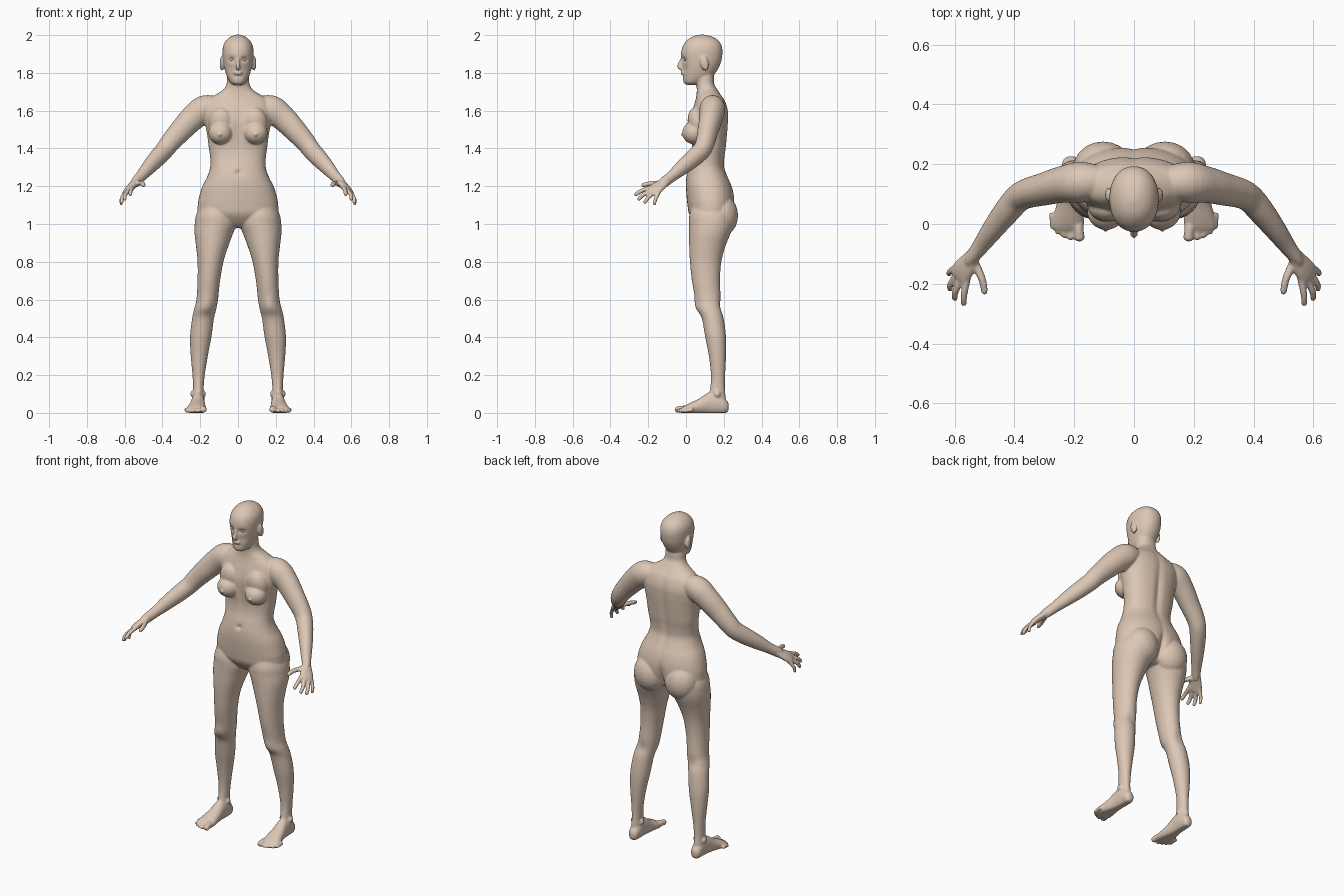
import bpy, bmesh, math
from mathutils import Vector, Matrix

bm = bmesh.new()
X, Y, Z = Vector((1, 0, 0)), Vector((0, 1, 0)), Vector((0, 0, 1))


def spline(rows, steps):
    """Catmull-Rom resampling of section rows."""
    out = []
    for i in range(len(rows) - 1):
        a, b, c, d = (rows[min(max(i + k, 0), len(rows) - 1)] for k in (-1, 0, 1, 2))
        for j in range(steps):
            t = j / steps
            out.append([0.5 * (2 * q + (r - p) * t + (2 * p - 5 * q + 4 * r - s) * t * t
                               + (3 * q - p - 3 * r + s) * t ** 3)
                        for p, q, r, s in zip(a, b, c, d)])
    return out + [list(rows[-1])]


def loft(rows, hint=X, axis=None, n=24, steps=5, power=2.0):
    """Closed tube through rows of (x, y, z, radius along hint, other radius)."""
    rows = spline(rows, steps)
    pts = [Vector(r[:3]) for r in rows]
    rings = []
    for i, r in enumerate(rows):
        t = axis or (pts[min(i + 1, len(pts) - 1)] - pts[max(i - 1, 0)]).normalized()
        u = (hint - t * hint.dot(t)).normalized()
        v = t.cross(u)
        ring = []
        for k in range(n):
            c, s = math.cos(math.tau * k / n), math.sin(math.tau * k / n)
            c = math.copysign(abs(c) ** (2 / power), c)
            s = math.copysign(abs(s) ** (2 / power), s)
            ring.append(bm.verts.new(pts[i] + u * c * max(r[3], .002) + v * s * max(r[4], .002)))
        rings.append(ring)
    for p, q in zip(rings, rings[1:]):
        for k in range(n):
            bm.faces.new((p[k], p[(k + 1) % n], q[(k + 1) % n], q[k]))
    bm.faces.new(rings[0][::-1])
    bm.faces.new(rings[-1])
    return [v for ring in rings for v in ring]


def stack(rows, side=1, **kw):
    """Horizontal sections given as (z, x min, x max, y front, y back)."""
    return loft([(side * (x0 + x1) / 2, (y0 + y1) / 2, z, (x1 - x0) / 2, (y1 - y0) / 2)
                 for z, x0, x1, y0, y1 in rows], X, Z, **kw)


def blob(center, radii, tilt=0):
    m = Matrix.Translation(center) @ Matrix.Rotation(tilt, 4, 'X') @ Matrix.Diagonal((*radii, 1))
    bmesh.ops.create_icosphere(bm, subdivisions=3, radius=1, matrix=m)


def push(verts, center, size, dy):
    """Soft local displacement along y."""
    for v in verts:
        d = [(v.co[i] - center[i]) / size[i] for i in range(3)]
        v.co.y += dy * math.exp(-sum(e * e for e in d))


# torso and neck
torso = stack([(z, -w, w, f, b) for z, w, f, b in [
    (.978, .03, .09, .19), (1.0, .12, .055, .225), (1.05, .205, .018, .25), (1.10, .213, .008, .257),
    (1.15, .204, .003, .255), (1.20, .188, 0, .243), (1.25, .163, .002, .222), (1.30, .147, .012, .204),
    (1.35, .147, .025, .205), (1.40, .154, .03, .212), (1.45, .16, .026, .217), (1.50, .168, .022, .221),
    (1.55, .18, .022, .224), (1.60, .185, .033, .223), (1.65, .165, .048, .208), (1.68, .125, .055, .188),
    (1.71, .08, .057, .168), (1.74, .061, .055, .15), (1.78, .057, .05, .147), (1.82, .05, .05, .14)]],
    n=72, power=2.25)
push(torso, (0, .25, 1.04), (.02, .1, .08), -.03)
push(torso, (0, .22, 1.42), (.02, .06, .2), -.012)
push(torso, (0, 0, 1.27), (.014, .04, .012), .014)
push(torso, (0, .03, 1.5), (.02, .05, .1), .008)

# head
head = stack([(z, -w, w, f, b) for z, w, f, b in [
    (1.737, .022, .002, .055), (1.748, .04, -.012, .09), (1.775, .056, -.017, .135),
    (1.81, .068, -.019, .163), (1.85, .077, -.021, .183), (1.885, .081, -.026, .191),
    (1.92, .082, -.024, .193), (1.95, .076, -.013, .186), (1.975, .06, .008, .167),
    (1.992, .038, .034, .138), (2.002, .012, .07, .1)]], n=72, steps=6, power=2.15)
for s in (1, -1):
    push(head, (s * .033, -.015, 1.872), (.018, .05, .013), .013)
    push(head, (s * .04, -.01, 1.82), (.02, .05, .025), .006)
push(head, (0, -.02, 1.782), (.03, .05, .006), .005)

# nose and lips
loft([(0, -.014, 1.886, .006, .008), (0, -.026, 1.86, .008, .011),
      (0, -.034, 1.835, .013, .013), (0, -.025, 1.82, .012, .008)], X, n=16)
blob((0, -.02, 1.803), (.024, .009, .005))
blob((0, -.019, 1.794), (.02, .009, .005))

for s in (1, -1):
    # ears
    blob((s * .085, .098, 1.85), (.012, .022, .04), .2)
    # breasts and buttocks
    blob((s * .093, .042, 1.482), (.064, .062, .06))
    blob((s * .088, .062, 1.535), (.068, .052, .085), .2)
    blob((s * .095, -.018, 1.473), (.009, .009, .009))
    blob((s * .103, .188, 1.045), (.1, .088, .11))

    # leg
    leg = stack([(1.12, .02, .19, .04, .22), (1.05, .008, .221, .018, .25), (1.0, .005, .229, .016, .252),
                 (.95, .026, .23, .016, .236), (.88, .052, .222, .017, .208), (.8, .077, .214, .021, .187),
                 (.7, .095, .214, .031, .18), (.6, .106, .22, .05, .185), (.55, .115, .232, .06, .19),
                 (.5, .127, .243, .084, .2), (.4, .141, .254, .102, .212), (.3, .16, .25, .121, .212),
                 (.2, .176, .241, .132, .207), (.13, .182, .238, .128, .206), (.08, .182, .24, .115, .21),
                 (.04, .185, .236, .12, .212)], s, n=40)
    push(leg, (s * .168, .055, .57), (.03, .05, .04), -.008)
    push(leg, (s * .17, .19, .56), (.03, .05, .04), -.008)
    for x in (.182, .24):
        blob((s * x, .165, .1), (.012, .018, .018))

    # foot and toes
    foot = loft([(s * x, y, z, a, b) for x, y, z, a, b in [
        (.21, .226, .032, .012, .016), (.21, .212, .034, .028, .037), (.21, .17, .05, .034, .058),
        (.212, .12, .05, .036, .058), (.215, .07, .034, .043, .042), (.219, .02, .022, .052, .03),
        (.221, -.012, .015, .052, .02), (.222, -.026, .012, .038, .012)]], X, -Y, n=32)
    for x, y, r in [(.183, -.058, .017), (.212, -.055, .011), (.234, -.047, .011),
                    (.254, -.036, .0105), (.271, -.018, .0105)]:
        foot += loft([(s * (x + .004), y + .055, r + .006, r, r), (s * x, y + .022, r + .002, r, r),
                      (s * x, y + .007, r - .001, r, r * .9), (s * x, y, r - .002, r * .4, r * .4)], X, n=14)
    for v in foot:
        v.co.z = max(v.co.z, 0)

    # arm
    loft([(s * x, y, z, a, b) for x, y, z, a, b in [
        (.10, .14, 1.625, .05, .05), (.175, .14, 1.61, .072, .068), (.24, .132, 1.56, .068, .061),
        (.30, .117, 1.498, .061, .055), (.355, .103, 1.436, .054, .05), (.388, .085, 1.393, .05, .047),
        (.425, .043, 1.352, .048, .044), (.47, -.015, 1.303, .041, .037), (.51, -.07, 1.257, .031, .029),
        (.54, -.11, 1.225, .029, .023), (.55, -.125, 1.213, .026, .018)]], Z, n=32)

    # palm
    across = Vector((s * .045, .05, -.03))
    loft([(s * x, y, z, a, b) for x, y, z, a, b in [
        (.532, -.098, 1.234, .024, .02), (.552, -.127, 1.212, .033, .02), (.57, -.152, 1.193, .04, .019),
        (.584, -.173, 1.176, .041, .016), (.588, -.18, 1.171, .036, .01)]], across, n=28)

    # fingers from index to little, then thumb
    for base, mid, tip, r in [
            ((.559, -.188, 1.192), (.568, -.235, 1.176), (.570, -.274, 1.152), .0115),
            ((.577, -.183, 1.180), (.597, -.225, 1.156), (.600, -.256, 1.126), .0115),
            ((.592, -.168, 1.168), (.613, -.200, 1.140), (.616, -.222, 1.108), .011),
            ((.603, -.149, 1.158), (.618, -.162, 1.130), (.618, -.168, 1.099), .0100),
            ((.532, -.130, 1.216), (.508, -.185, 1.215), (.498, -.236, 1.204), .0130)]:
        base, mid, tip = (Vector((s * p[0], p[1], p[2])) for p in (base, mid, tip))
        wrist = Vector((s * .545, -.115, 1.22))
        loft([(*base.lerp(wrist, .35), r * 1.1, r), (*base, r * 1.1, r * 1.1), (*mid, r, r),
              (*mid.lerp(tip, .8), r * .9, r * .85), (*tip, r * .4, r * .4)], across, n=14)

# fuse the parts into one smooth skin
bmesh.ops.recalc_face_normals(bm, faces=bm.faces)
skin = bpy.data.materials.new("skin")
skin.diffuse_color = (.72, .57, .46, 1)
mesh = bpy.data.meshes.new("body")
bm.to_mesh(mesh)
bm.free()
body = bpy.data.objects.new("body", mesh)
bpy.context.collection.objects.link(body)
mesh.materials.append(skin)
fuse = body.modifiers.new("fuse", 'REMESH')
fuse.mode = 'VOXEL'
fuse.voxel_size = .0052
fuse.use_smooth_shade = True
relax = body.modifiers.new("relax", 'SMOOTH')
relax.factor = .5
relax.iterations = 5

# eyes
for s, name in ((1, "left_eye"), (-1, "right_eye")):
    bpy.ops.mesh.primitive_uv_sphere_add(segments=20, ring_count=12, radius=.0125,
                                         location=(s * .032, .0015, 1.873))
    eye = bpy.context.object
    eye.name = name
    eye.data.materials.append(skin)
    bpy.ops.object.shade_smooth()
